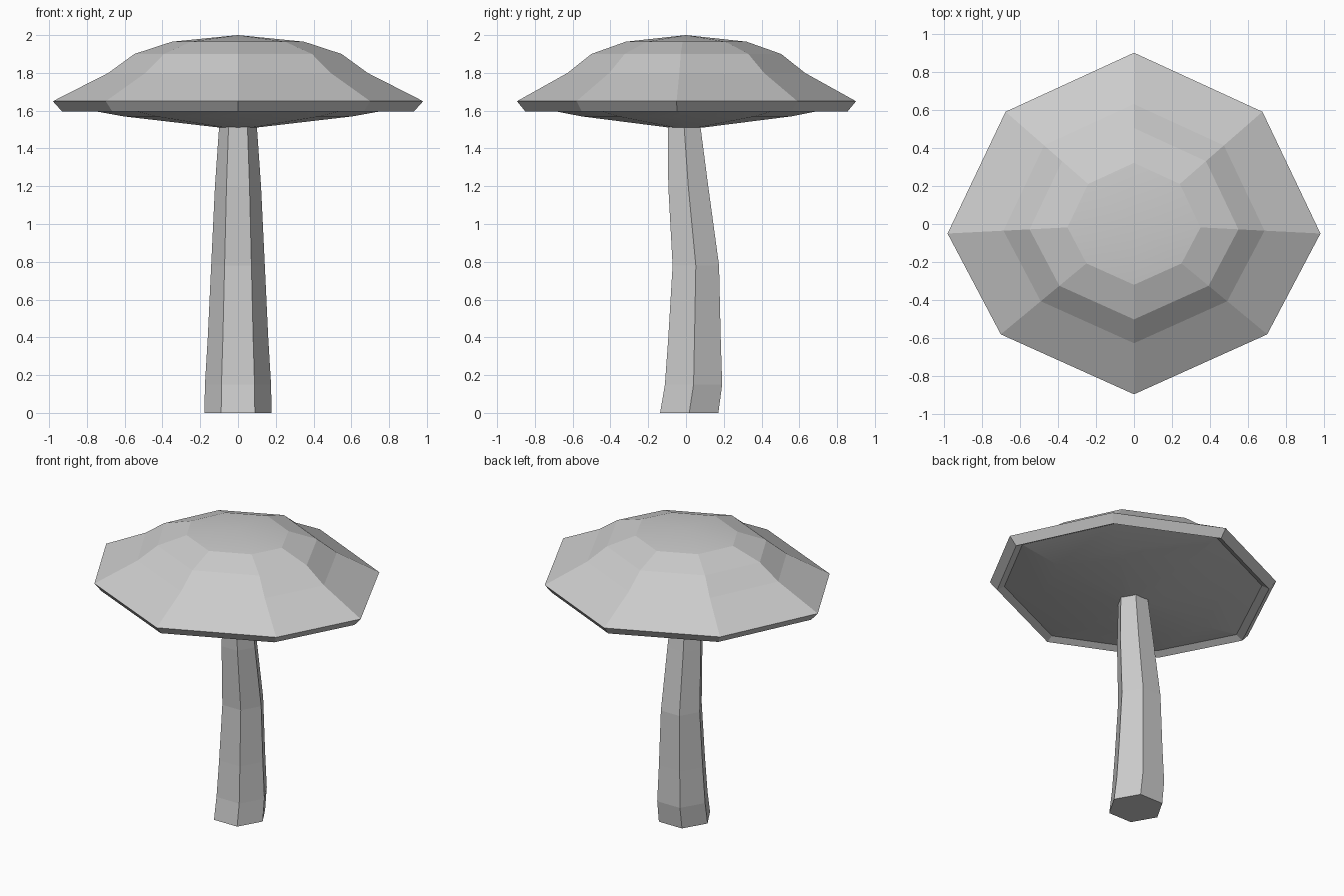
import bpy, bmesh
from math import sin, cos, pi, radians

if "Cube" in bpy.data.objects:
    bpy.data.objects.remove(bpy.data.objects["Cube"])


def loft(name, rings, cap_start=False, cap_end=False, tip=None):
    """Join equal-sized rings of points into a skin, optionally closed by a tip."""
    bm = bmesh.new()
    loops = [[bm.verts.new(p) for p in ring] for ring in rings]
    n = len(loops[0])
    for a, b in zip(loops, loops[1:]):
        for i in range(n):
            j = (i + 1) % n
            bm.faces.new((a[i], a[j], b[j], b[i]))
    if cap_start:
        bm.faces.new(loops[0][::-1])
    if cap_end:
        bm.faces.new(loops[-1])
    if tip:
        top = bm.verts.new(tip)
        for i in range(n):
            bm.faces.new((loops[-1][i], loops[-1][(i + 1) % n], top))
    bmesh.ops.recalc_face_normals(bm, faces=bm.faces)
    mesh = bpy.data.meshes.new(name)
    bm.to_mesh(mesh)
    bm.free()
    obj = bpy.data.objects.new(name, mesh)
    bpy.context.collection.objects.link(obj)
    return obj


# Cap: slightly irregular octagon scaled along a profile, gills to crown
half = [(0, -0.895), (0.70, -0.58), (0.98, -0.05), (0.675, 0.59), (0, 0.90)]
outline = half + [(-x, y) for x, y in half[-2:0:-1]]
profile = [(0.095, 1.51), (0.62, 1.57), (0.90, 1.62), (0.95, 1.595),
           (1.0, 1.65), (0.70, 1.80), (0.56, 1.90), (0.357, 1.965)]
cap = loft("mushroom_cap",
           [[(x * s, y * s, z) for x, y in outline] for s, z in profile],
           cap_start=True, tip=(0, 0, 2.0))
bpy.context.view_layer.objects.active = cap
cap.select_set(True)
bpy.ops.object.shade_smooth_by_angle(angle=radians(9))

# Stem: six-sided, tapering and bending in y; (height, centre y, radius)
path = [(0, 0.017, 0.178), (0.15, 0.04, 0.175), (0.40, 0.045, 0.16),
        (0.78, 0.052, 0.142), (1.20, 0.012, 0.122), (1.515, -0.01, 0.10)]
loft("mushroom_stem",
     [[(r * cos(i * pi / 3), cy + r * sin(i * pi / 3), z) for i in range(6)]
      for z, cy, r in path], cap_start=True)
